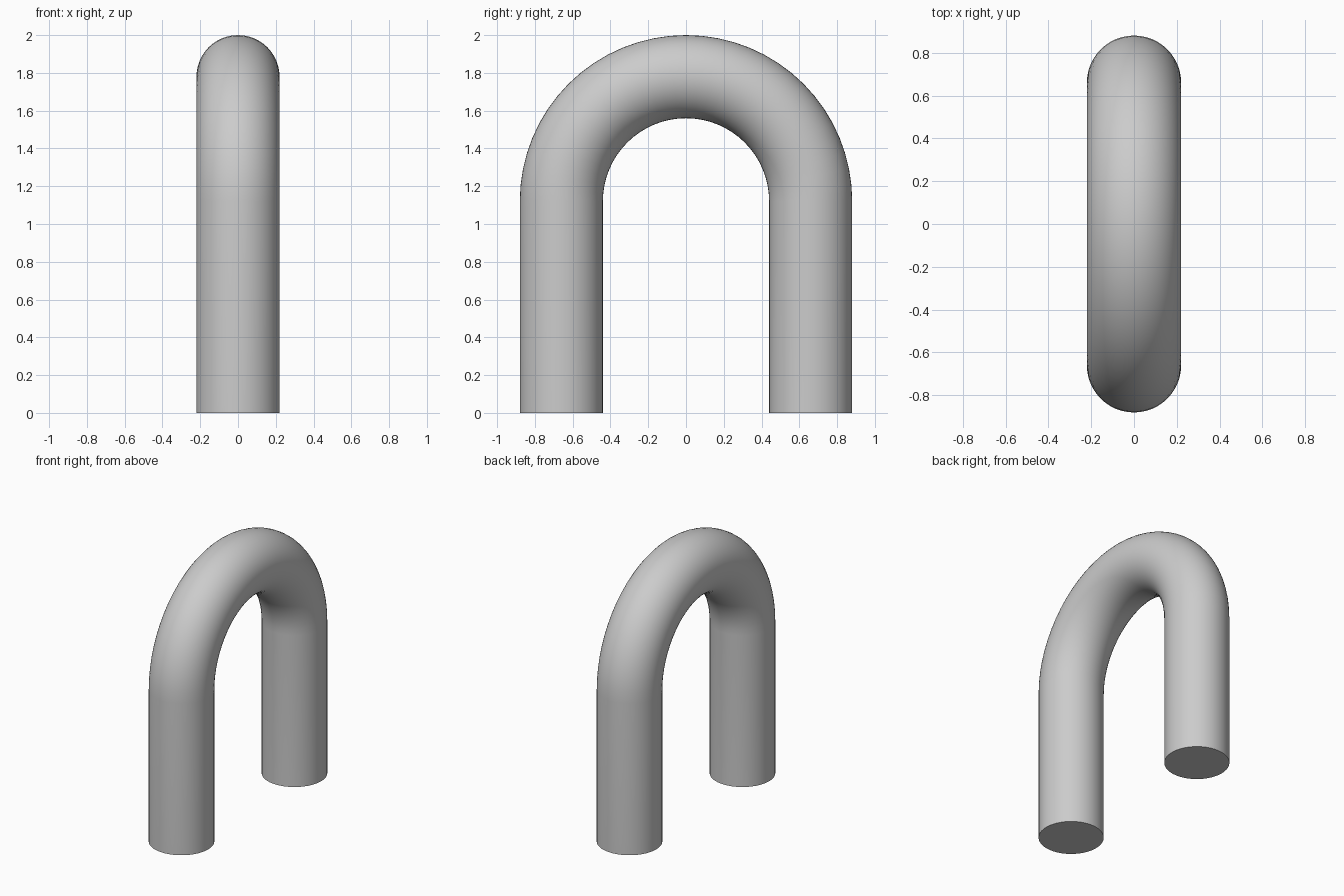
import bpy, bmesh
from math import sin, cos, pi, radians

if "Cube" in bpy.data.objects:
    bpy.data.objects.remove(bpy.data.objects["Cube"])

TUBE_R, BEND_R, BEND_Z = 0.22, 0.66, 1.12
SIDES, BEND_STEPS = 48, 32

# Path stations: centre (y, z) and outward direction angle in the YZ plane
stations = [(BEND_R, 0.0, 0.0)]
for i in range(BEND_STEPS + 1):
    a = pi * i / BEND_STEPS
    stations.append((BEND_R * cos(a), BEND_Z + BEND_R * sin(a), a))
stations.append((-BEND_R, 0.0, pi))

# Sweep a round section along the path
bm = bmesh.new()
rings = []
for y, z, a in stations:
    ring = []
    for k in range(SIDES):
        t = 2 * pi * k / SIDES
        out = TUBE_R * cos(t)
        ring.append(bm.verts.new((TUBE_R * sin(t), y + out * cos(a), z + out * sin(a))))
    rings.append(ring)
for r0, r1 in zip(rings, rings[1:]):
    for k in range(SIDES):
        n = (k + 1) % SIDES
        bm.faces.new((r0[k], r0[n], r1[n], r1[k]))

# Flat feet
bm.faces.new(rings[0])
bm.faces.new(rings[-1])
bmesh.ops.recalc_face_normals(bm, faces=bm.faces)

mesh = bpy.data.meshes.new("arched_tube")
bm.to_mesh(mesh)
bm.free()
tube = bpy.data.objects.new("arched_tube", mesh)
bpy.context.collection.objects.link(tube)

# Smooth sides, crisp foot edges
bpy.context.view_layer.objects.active = tube
tube.select_set(True)
bpy.ops.object.shade_smooth_by_angle(angle=radians(40))
